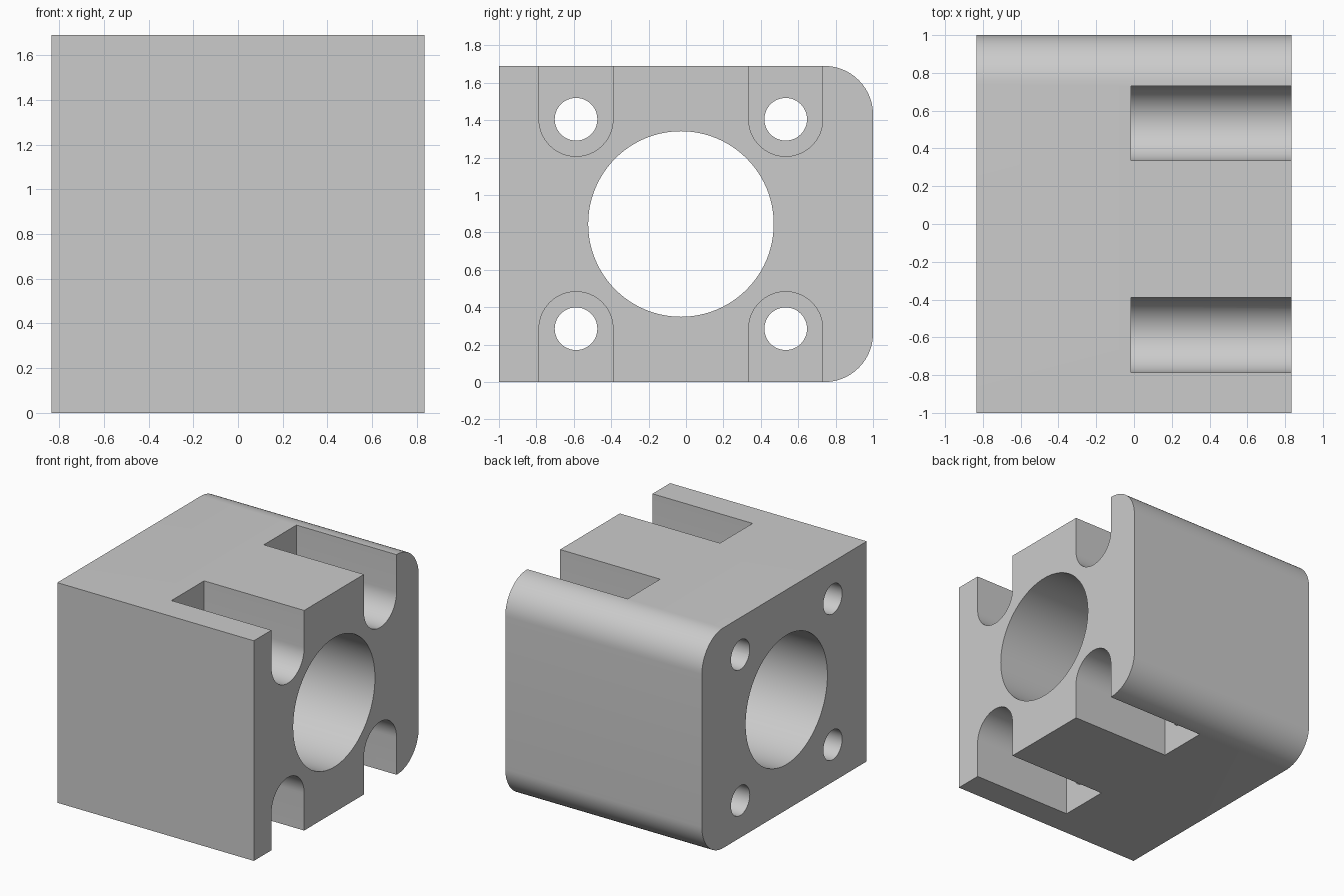
import bpy
import bmesh
from math import pi, sin, cos, radians

if "Cube" in bpy.data.objects:
    bpy.data.objects.remove(bpy.data.objects["Cube"], do_unlink=True)

HALF_X, HEIGHT = 0.835, 1.69
MID_Z = HEIGHT / 2
CORNER = 0.26            # rounded rear edges
BOLT_Y = (-0.588, 0.533)
BOLT_RISE = 0.56         # bolt distance above and below the bore
SLOT_R = 0.198
SLOT_START = -0.015

grey = bpy.data.materials.new("light grey")
grey.use_nodes = True
grey.diffuse_color = (0.6, 0.6, 0.6, 1)
grey.node_tree.nodes["Principled BSDF"].inputs["Base Color"].default_value = (0.6, 0.6, 0.6, 1)


def arc(cy, cz, r, start, end, steps):
    """Points (y, z) along an arc, angles in radians."""
    angles = [start + (end - start) * i / steps for i in range(steps + 1)]
    return [(cy + r * cos(a), cz + r * sin(a)) for a in angles]


def prism(name, profile, x0, x1):
    """Extrude a (y, z) profile along x."""
    bm = bmesh.new()
    base = bm.faces.new([bm.verts.new((x0, y, z)) for y, z in profile])
    grown = bmesh.ops.extrude_face_region(bm, geom=[base])["geom"]
    bmesh.ops.translate(bm, vec=(x1 - x0, 0, 0),
                        verts=[v for v in grown if isinstance(v, bmesh.types.BMVert)])
    bmesh.ops.recalc_face_normals(bm, faces=bm.faces)
    mesh = bpy.data.meshes.new(name)
    bm.to_mesh(mesh)
    bm.free()
    mesh.materials.append(grey)
    obj = bpy.data.objects.new(name, mesh)
    bpy.context.collection.objects.link(obj)
    return obj


def cut(target, cutter):
    """Subtract the cutter and discard it."""
    mod = target.modifiers.new("cut", 'BOOLEAN')
    mod.operation = 'DIFFERENCE'
    mod.solver = 'EXACT'
    mod.object = cutter
    bpy.context.view_layer.objects.active = target
    bpy.ops.object.modifier_apply(modifier=mod.name)
    bpy.data.objects.remove(cutter, do_unlink=True)


def hole(y, z, r, steps):
    cut(block, prism("hole_cutter", arc(y, z, r, 0, 2 * pi, steps)[:-1], -1, 1))


# Block with square front edges and rounded rear edges
outline = [(-1, HEIGHT), (-1, 0)]
outline += arc(1 - CORNER, CORNER, CORNER, -pi / 2, 0, 16)
outline += arc(1 - CORNER, HEIGHT - CORNER, CORNER, 0, pi / 2, 16)
block = prism("mounting_block", outline, -HALF_X, HALF_X)

# Central bore
hole(-0.027, MID_Z, 0.496, 96)

# Four bolt holes, each with a round-ended slot open to the top or bottom
for y in BOLT_Y:
    for side in (-1, 1):
        z = MID_Z + side * BOLT_RISE
        hole(y, z, 0.114, 48)
        edge = MID_Z + side * (MID_Z + 0.2)
        slot = arc(y, z, SLOT_R, 0, -side * pi, 32)
        slot += [(y - SLOT_R, edge), (y + SLOT_R, edge)]
        cut(block, prism("slot_cutter", slot, SLOT_START, 1))

# Smooth bores and rounded edges, keep the rest sharp
bpy.ops.object.select_all(action='DESELECT')
block.select_set(True)
bpy.context.view_layer.objects.active = block
bpy.ops.object.shade_smooth_by_angle(angle=radians(30))
